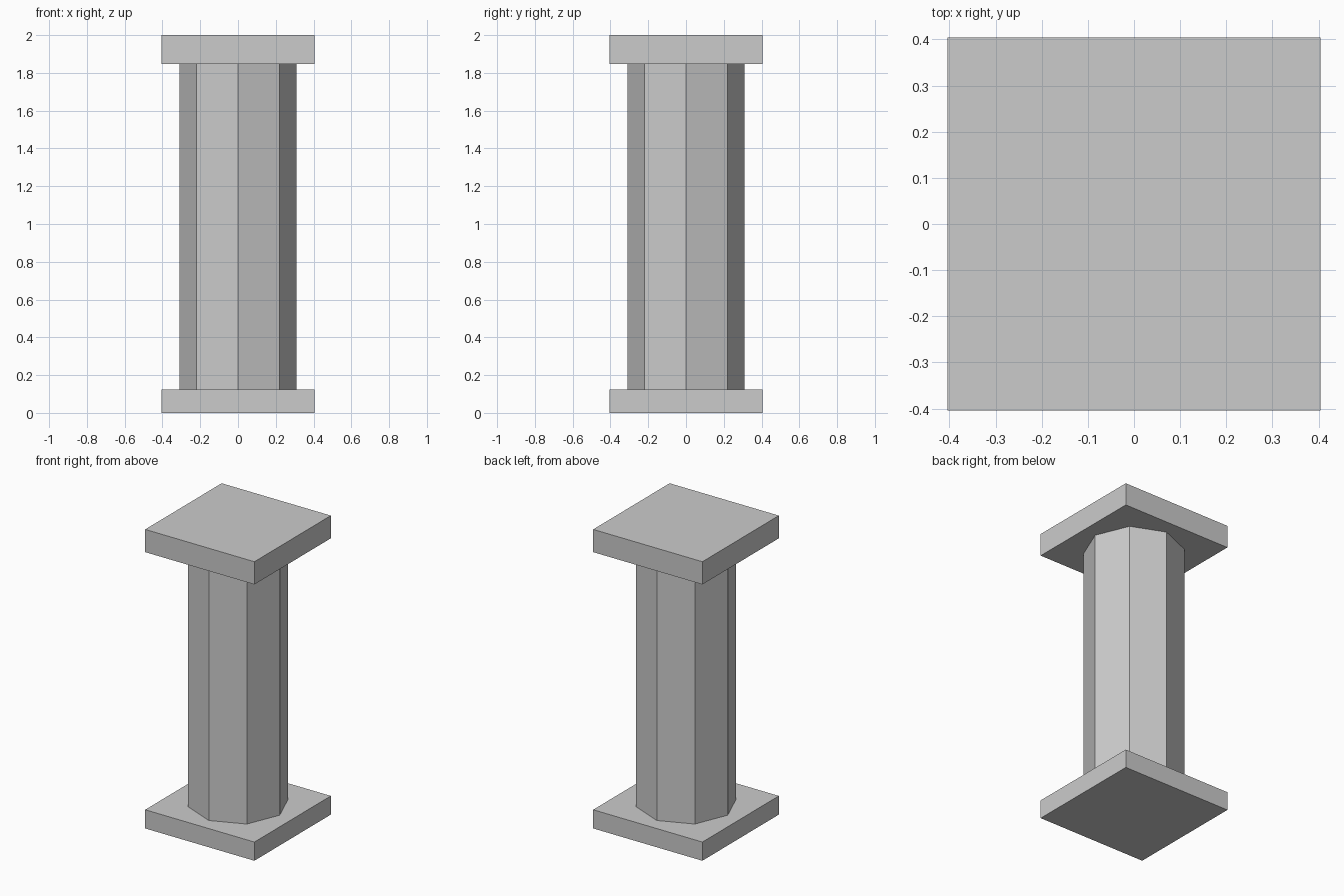
import bpy

if "Cube" in bpy.data.objects:
    bpy.data.objects.remove(bpy.data.objects["Cube"])

stone = bpy.data.materials.new("grey stone")
stone.diffuse_color = (0.6, 0.6, 0.6, 1)
stone.use_nodes = True
stone.node_tree.nodes["Principled BSDF"].inputs["Base Color"].default_value = stone.diffuse_color


def finish(name):
    ob = bpy.context.object
    ob.name = name
    ob.data.materials.append(stone)
    return ob


def slab(name, z0, z1, half):
    bpy.ops.mesh.primitive_cube_add(size=1, location=(0, 0, (z0 + z1) / 2))
    ob = finish(name)
    ob.scale = (2 * half, 2 * half, z1 - z0)
    bpy.ops.object.transform_apply(location=False, rotation=False, scale=True)


BASE_TOP, CAP_BOTTOM, HEIGHT = 0.125, 1.848, 2.0

# Square base and capital
slab("base_slab", 0, BASE_TOP, 0.404)
slab("top_slab", CAP_BOTTOM, HEIGHT, 0.404)

# Eight-sided shaft, corners on the axes
bpy.ops.mesh.primitive_cylinder_add(
    vertices=8, radius=0.309, depth=CAP_BOTTOM - BASE_TOP,
    end_fill_type='NOTHING',
    location=(0, 0, (BASE_TOP + CAP_BOTTOM) / 2))
finish("column_shaft")
